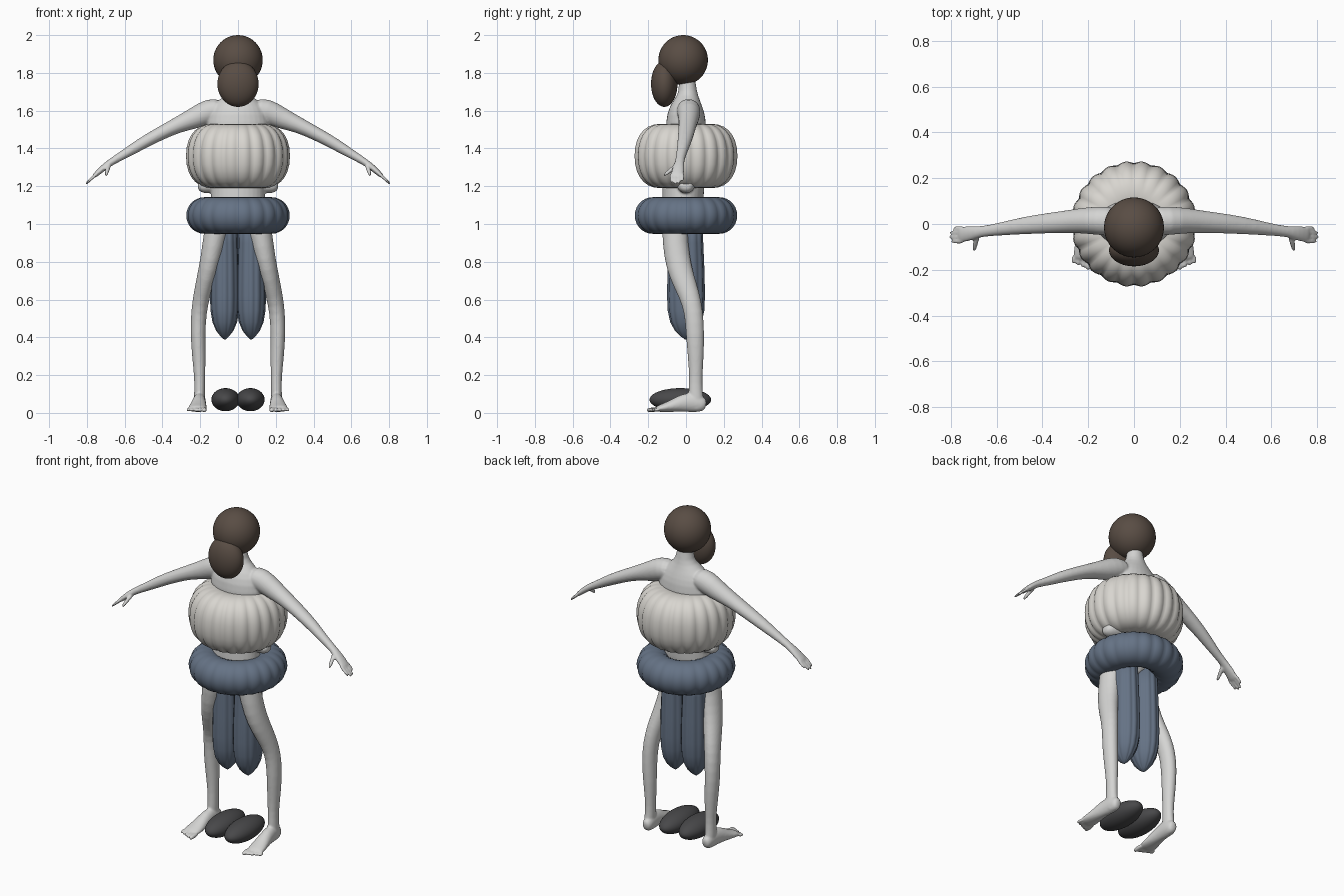
import bpy, bmesh, math
from mathutils import Vector

cube = bpy.data.objects.get("Cube")
if cube:
    bpy.data.objects.remove(cube)


def material(name, rgb):
    m = bpy.data.materials.new(name)
    m.use_nodes = True
    color = (*rgb, 1)
    m.diffuse_color = color
    bsdf = m.node_tree.nodes["Principled BSDF"]
    bsdf.inputs["Base Color"].default_value = color
    bsdf.inputs["Roughness"].default_value = 0.8
    return m


SKIN = material("pale grey skin", (0.66, 0.66, 0.65))
KNIT = material("off white cloth", (0.69, 0.67, 0.63))
BLUE = material("slate blue cloth", (0.13, 0.17, 0.235))
BROWN = material("dark brown hair", (0.10, 0.074, 0.058))
DARK = material("charcoal shoe", (0.065, 0.065, 0.068))


def finish(name, bm, mat):
    bmesh.ops.recalc_face_normals(bm, faces=bm.faces)
    mesh = bpy.data.meshes.new(name)
    bm.to_mesh(mesh)
    bm.free()
    mesh.materials.append(mat)
    mesh.shade_smooth()
    ob = bpy.data.objects.new(name, mesh)
    bpy.context.collection.objects.link(ob)
    return ob


def skin_rings(bm, rings, closed=False):
    """Bridge rings of vertices; cap the ends or close the loop."""
    n = len(rings[0])
    pairs = list(zip(rings, rings[1:]))
    if closed:
        pairs.append((rings[-1], rings[0]))
    for a, b in pairs:
        for i in range(n):
            j = (i + 1) % n
            bm.faces.new((a[i], a[j], b[j], b[i]))
    if not closed:
        bm.faces.new(rings[0])
        bm.faces.new(rings[-1])


def limb(bm, stations, ref, side=1, n=16):
    """Elliptical tube; stations are x, y, z, radius along ref, other radius."""
    pts = [Vector((s[0] * side, s[1], s[2])) for s in stations]
    rings = []
    for i, s in enumerate(stations):
        t = (pts[min(i + 1, len(pts) - 1)] - pts[max(i - 1, 0)]).normalized()
        u = Vector(ref)
        u = (u - t * u.dot(t)).normalized()
        v = t.cross(u)
        ring = []
        for k in range(n):
            a = math.tau * k / n
            ring.append(bm.verts.new(pts[i] + u * s[3] * math.cos(a) + v * s[4] * math.sin(a)))
        rings.append(ring)
    skin_rings(bm, rings)


def ball(name, mat, center, radii):
    bm = bmesh.new()
    bmesh.ops.create_uvsphere(bm, u_segments=40, v_segments=24, radius=1)
    bmesh.ops.scale(bm, vec=radii, verts=bm.verts)
    bmesh.ops.translate(bm, vec=center, verts=bm.verts)
    return finish(name, bm, mat)


def ribbed(name, mat, profile, ribs, depth, center=(0, 0), squash=1, closed=True):
    """Revolve a radius/height profile with scalloped ribs."""
    bm = bmesh.new()
    n = ribs * 6
    rings = []
    for r, z in profile:
        ring = []
        for k in range(n):
            a = math.tau * k / n
            q = r * (1 - depth + depth * abs(math.cos(a * ribs / 2)) * 1.5)
            ring.append(bm.verts.new((center[0] + q * math.cos(a), center[1] + q * squash * math.sin(a), z)))
        rings.append(ring)
    skin_rings(bm, rings, closed)
    return finish(name, bm, mat)


# Body: torso, neck, limbs, merged into one smooth skin
X, Y = (1, 0, 0), (0, 1, 0)
body = bmesh.new()
limb(body, [(0, -.03, .97, .12, .08), (0, -.02, 1.05, .15, .11), (0, -.015, 1.2, .145, .115),
            (0, 0, 1.36, .14, .11), (0, 0, 1.5, .175, .11), (0, 0, 1.58, .165, .105),
            (0, .005, 1.64, .13, .08), (0, .01, 1.68, .065, .055), (0, .008, 1.73, .047, .045),
            (0, 0, 1.82, .045, .045)], X)
for s in (1, -1):
    # Arm
    limb(body, [(.07, .01, 1.61, .065, .055), (.15, .015, 1.6, .065, .07), (.23, .015, 1.56, .056, .058),
                (.32, .008, 1.525, .048, .042), (.42, 0, 1.475, .043, .036), (.52, -.012, 1.42, .035, .032),
                (.6, -.025, 1.37, .027, .025), (.67, -.033, 1.33, .023, .019), (.71, -.04, 1.3, .032, .018),
                (.75, -.046, 1.264, .036, .014), (.765, -.048, 1.25, .03, .01)], Y, s)
    # Fingers and thumb
    for y, length in ((-.077, .85), (-.057, 1), (-.037, .95), (-.018, .72)):
        limb(body, [(.74, y, 1.272, .01, .01), (.74 + .04 * length, y, 1.272 - .035 * length, .0095, .0095),
                    (.74 + .073 * length, y, 1.272 - .067 * length, .0075, .0075)], Y, s, 8)
    limb(body, [(.68, -.04, 1.315, .014, .015), (.692, -.08, 1.287, .013, .013),
                (.7, -.125, 1.25, .009, .009)], X, s, 8)
    # Leg
    limb(body, [(.1, -.05, 1.04, .07, .08), (.12, -.06, .95, .062, .068), (.143, -.048, .82, .056, .07),
                (.168, -.022, .72, .05, .065), (.193, .02, .62, .045, .056), (.208, .042, .53, .042, .05),
                (.213, .048, .42, .04, .05), (.207, .052, .3, .037, .043), (.203, .052, .19, .029, .035),
                (.203, .05, .12, .029, .038), (.205, .055, .05, .03, .042), (.205, .055, .005, .025, .035)], X, s)
    # Foot
    limb(body, [(.2, .108, .04, .02, .025), (.201, .085, .045, .032, .042), (.203, .04, .058, .034, .055),
                (.207, -.02, .053, .037, .048), (.211, -.08, .035, .046, .031), (.216, -.135, .024, .052, .02),
                (.218, -.16, .02, .046, .014)], X, s)
    # Toes
    for i in range(5):
        x = .176 + i * .0215
        r = .0145 - i * .001
        tip = -.212 + i * .009
        limb(body, [(x, -.14, .02, r, r), (x + .002, tip + .025, .016, r, r),
                    (x + .003, tip, .014, r * .75, r * .75)], X, s, 8)
    # Side hip bulge
    limb(body, [(.1, 0, 1.21, .045, .04), (.15, 0, 1.205, .05, .045),
                (.19, 0, 1.2, .045, .038), (.215, 0, 1.2, .025, .02)], Y, s)
figure = finish("body", body, SKIN)
sub = figure.modifiers.new("round", "SUBSURF")
sub.levels = sub.render_levels = 1
merge = figure.modifiers.new("merge", "REMESH")
merge.mode = "VOXEL"
merge.voxel_size = 0.006
merge.use_smooth_shade = True
soft = figure.modifiers.new("soften", "SMOOTH")
soft.factor = 0.5
soft.iterations = 4

# Head and the hanging hair bun in front
ball("head", BROWN, (0, -.015, 1.868), (.131, .131, .132))
ball("hair_bun", BROWN, (0, -.115, 1.742), (.109, .07, .122))

# Puffed top and ring skirt
puff = []
hoop = []
for k in range(28):
    a = math.tau * k / 28
    c, d = math.cos(a), math.sin(a)
    puff.append((.135 + .136 * math.copysign(abs(c) ** .9, c), 1.36 + .17 * math.copysign(abs(d) ** .9, d)))
    hoop.append((.175 + .096 * c, 1.045 + .097 * d))
ribbed("puffed_top", KNIT, puff, 22, .03)
ribbed("ring_skirt", BLUE, hoop, 22, .02)

# Two ribbed hanging cloth tails with pointed ends
tail = [(.065, 1.06), (.07, .9), (.075, .75), (.077, .62), (.074, .54),
        (.064, .48), (.045, .435), (.022, .405), (.003, .388)]
for s, side in ((1, "left"), (-1, "right")):
    ribbed(side + "_cloth_tail", BLUE, tail, 12, .04, (s * .07, 0), 1.28, False)
    ball(side + "_shoe", DARK, (s * .066, -.03, .07), (.075, .163, .061))
